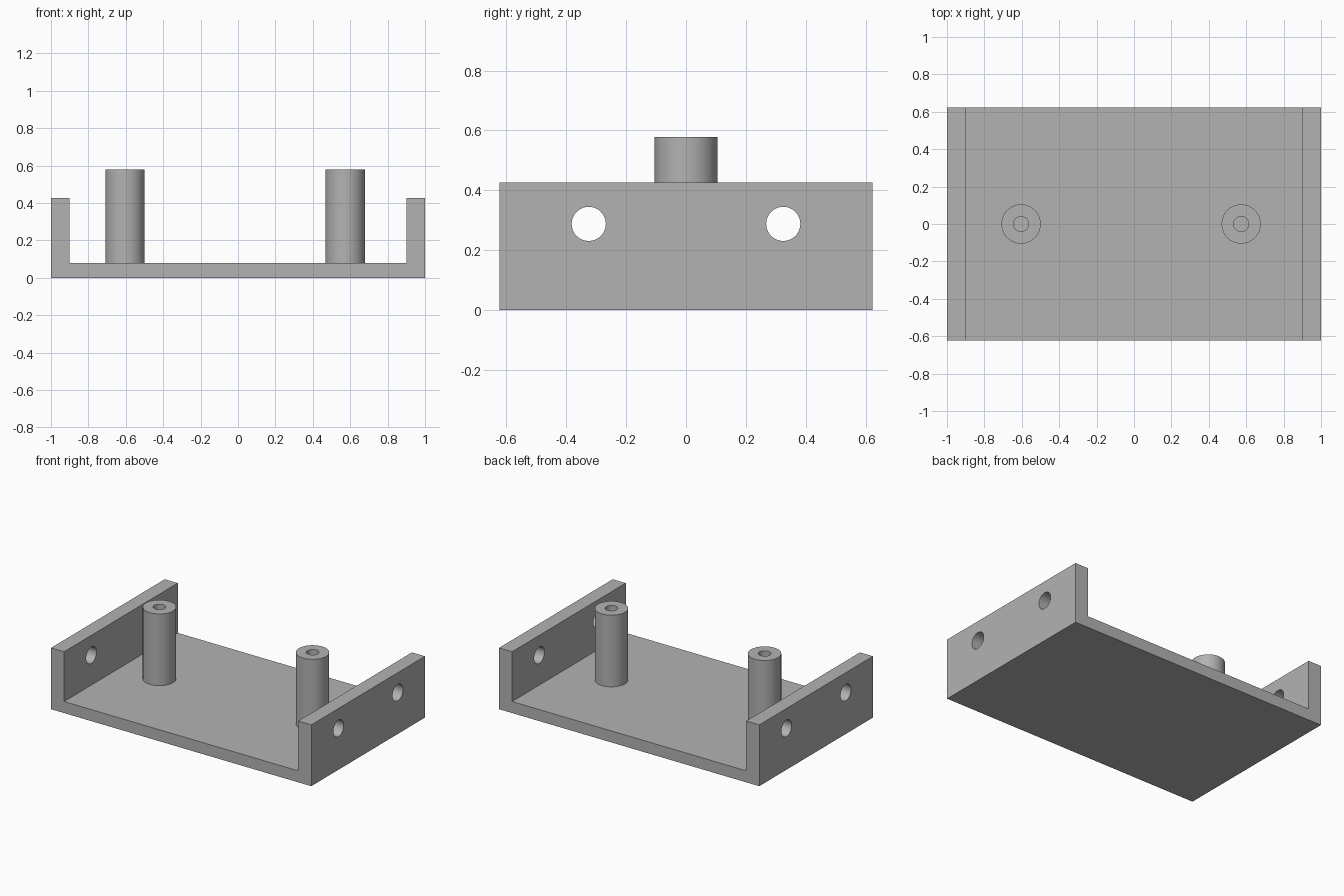
import bpy, bmesh, math
from mathutils import Matrix, Vector

cube = bpy.data.objects.get("Cube")
if cube:
    bpy.data.objects.remove(cube, do_unlink=True)

HALF_Y = 0.624
FLOOR = 0.08
WALL_TOP = 0.426
WALL_IN = 0.9
POST_TOP = 0.578

grey = bpy.data.materials.new("plain grey")
grey.use_nodes = True
grey.diffuse_color = (0.45, 0.45, 0.45, 1)
grey.node_tree.nodes["Principled BSDF"].inputs["Base Color"].default_value = (0.45, 0.45, 0.45, 1)


def make_object(name, bm):
    bmesh.ops.recalc_face_normals(bm, faces=bm.faces)
    mesh = bpy.data.meshes.new(name)
    bm.to_mesh(mesh)
    bm.free()
    mesh.materials.append(grey)
    obj = bpy.data.objects.new(name, mesh)
    bpy.context.collection.objects.link(obj)
    return obj


def smooth(obj):
    bpy.ops.object.select_all(action='DESELECT')
    obj.select_set(True)
    bpy.context.view_layer.objects.active = obj
    bpy.ops.object.shade_smooth_by_angle(angle=math.radians(30))


# U-shaped bracket: floor and two side walls from one extruded profile
half = [(1, 0), (1, WALL_TOP), (WALL_IN, WALL_TOP), (WALL_IN, FLOOR)]
outline = half + [(-x, z) for x, z in reversed(half)]
bm = bmesh.new()
face = bm.faces.new([bm.verts.new((x, -HALF_Y, z)) for x, z in outline])
new = bmesh.ops.extrude_face_region(bm, geom=[face], use_keep_orig=True)["geom"]
bmesh.ops.translate(bm, vec=(0, 2 * HALF_Y, 0),
                    verts=[v for v in new if isinstance(v, bmesh.types.BMVert)])
bracket = make_object("bracket", bm)

# Screw holes bored through both walls
bm = bmesh.new()
for side in (-1, 1):
    for y in (-0.325, 0.325):
        place = Matrix.Translation((side * 0.95, y, 0.288)) @ Matrix.Rotation(math.pi / 2, 4, 'Y')
        bmesh.ops.create_cone(bm, cap_ends=True, segments=48, radius1=0.057,
                              radius2=0.057, depth=0.2, matrix=place)
cutter = make_object("hole_cutter", bm)
cutter.hide_render = True
cut = bracket.modifiers.new("screw holes", 'BOOLEAN')
cut.operation = 'DIFFERENCE'
cut.solver = 'EXACT'
cut.object = cutter
bpy.ops.object.select_all(action='DESELECT')
bracket.select_set(True)
bpy.context.view_layer.objects.active = bracket
bpy.ops.object.modifier_apply(modifier=cut.name)
bpy.data.objects.remove(cutter, do_unlink=True)
smooth(bracket)


# Hollow posts standing on the floor, lathed from a ring profile
def post(name, x):
    bm = bmesh.new()
    profile = [(0.04, FLOOR), (0.04, POST_TOP), (0.105, POST_TOP), (0.105, FLOOR)]
    verts = [bm.verts.new((r, 0, z)) for r, z in profile]
    edges = [bm.edges.new(pair) for pair in zip(verts, verts[1:])]
    bmesh.ops.spin(bm, geom=verts + edges, cent=(0, 0, 0), axis=(0, 0, 1),
                   angle=math.tau, steps=64, use_merge=True)
    bmesh.ops.remove_doubles(bm, verts=bm.verts, dist=0.0001)
    bmesh.ops.translate(bm, vec=Vector((x, 0, 0)), verts=bm.verts)
    smooth(make_object(name, bm))


post("right_post", -0.604)
post("left_post", 0.573)
